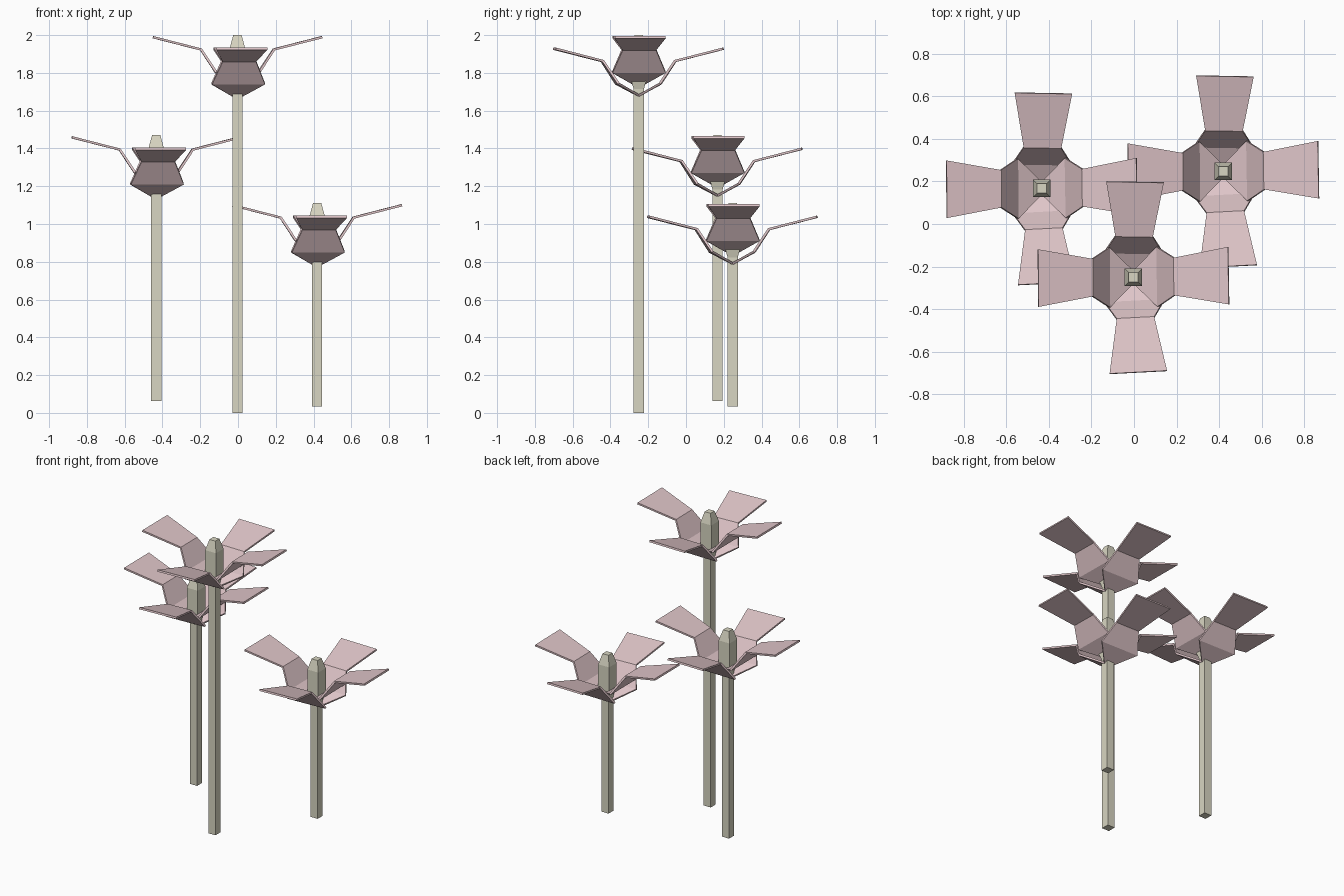
import bpy, math
from mathutils import Matrix

if "Cube" in bpy.data.objects:
    bpy.data.objects.remove(bpy.data.objects["Cube"])


def material(name, rgb):
    m = bpy.data.materials.new(name)
    m.diffuse_color = (*rgb, 1)
    m.use_nodes = True
    m.node_tree.nodes["Principled BSDF"].inputs["Base Color"].default_value = m.diffuse_color
    return m


GREEN = material("stem_green", (0.69, 0.67, 0.54))
PINK = material("petal_pink", (0.74, 0.56, 0.58))


def add_mesh(name, verts, faces, mat):
    me = bpy.data.meshes.new(name)
    me.from_pydata(verts, [], faces)
    me.materials.append(mat)
    ob = bpy.data.objects.new(name, me)
    bpy.context.collection.objects.link(ob)
    return ob


def square_column(name, profile, loc):
    """Stack of square rings given as (half width, z), capped at both ends."""
    verts = [(loc[0] + sx * h, loc[1] + sy * h, z)
             for h, z in profile
             for sx, sy in ((-1, -1), (1, -1), (1, 1), (-1, 1))]
    faces = [(3, 2, 1, 0)]
    for r in range(len(profile) - 1):
        for i in range(4):
            j = (i + 1) % 4
            faces.append((4 * r + i, 4 * r + j, 4 * r + 4 + j, 4 * r + 4 + i))
    n = 4 * (len(profile) - 1)
    faces.append((n, n + 1, n + 2, n + 3))
    return add_mesh(name, verts, faces, GREEN)


# petal outline: (distance from stem, height, half width)
PETAL = [(0.0, -0.32, 0.028), (0.114, -0.257, 0.14),
         (0.193, -0.137, 0.088), (0.447, -0.072, 0.135)]


def petal(name, loc, angle, lift):
    """Bent petal strip with a thin even thickness."""
    verts = [(r, s * w, z + lift) for r, z, w in PETAL for s in (-1, 1)]
    faces = [(2 * i, 2 * i + 2, 2 * i + 3, 2 * i + 1) for i in range(len(PETAL) - 1)]
    ob = add_mesh(name, verts, faces, PINK)
    ob.data.transform(Matrix.Translation(loc) @ Matrix.Rotation(math.radians(angle), 4, 'Z'))
    mod = ob.modifiers.new("thickness", 'SOLIDIFY')
    mod.thickness = 0.012
    mod.offset = 0
    mod.use_even_offset = True


# flowers: name, x, y, stem foot, flower top
for tag, x, y, foot, top in (("tall", -0.003, -0.25, 0.0, 2.0),
                             ("middle", -0.433, 0.167, 0.062, 1.47),
                             ("short", 0.419, 0.247, 0.035, 1.11)):
    # stem
    square_column(tag + "_stem", [(0.027, foot), (0.027, top - 0.26)], (x, y))
    # pistil bud
    square_column(tag + "_pistil", [(0.026, top - 0.29), (0.041, top - 0.235),
                                    (0.041, top - 0.07), (0.022, top)], (x, y))
    # four petals, the side pair sits higher than the front and back pair
    for side, angle, lift in (("right", 1, 0.061), ("back", 89, 0),
                              ("left", 180.5, 0.061), ("front", 273, 0)):
        petal(f"{tag}_petal_{side}", (x, y, top), angle, lift)
